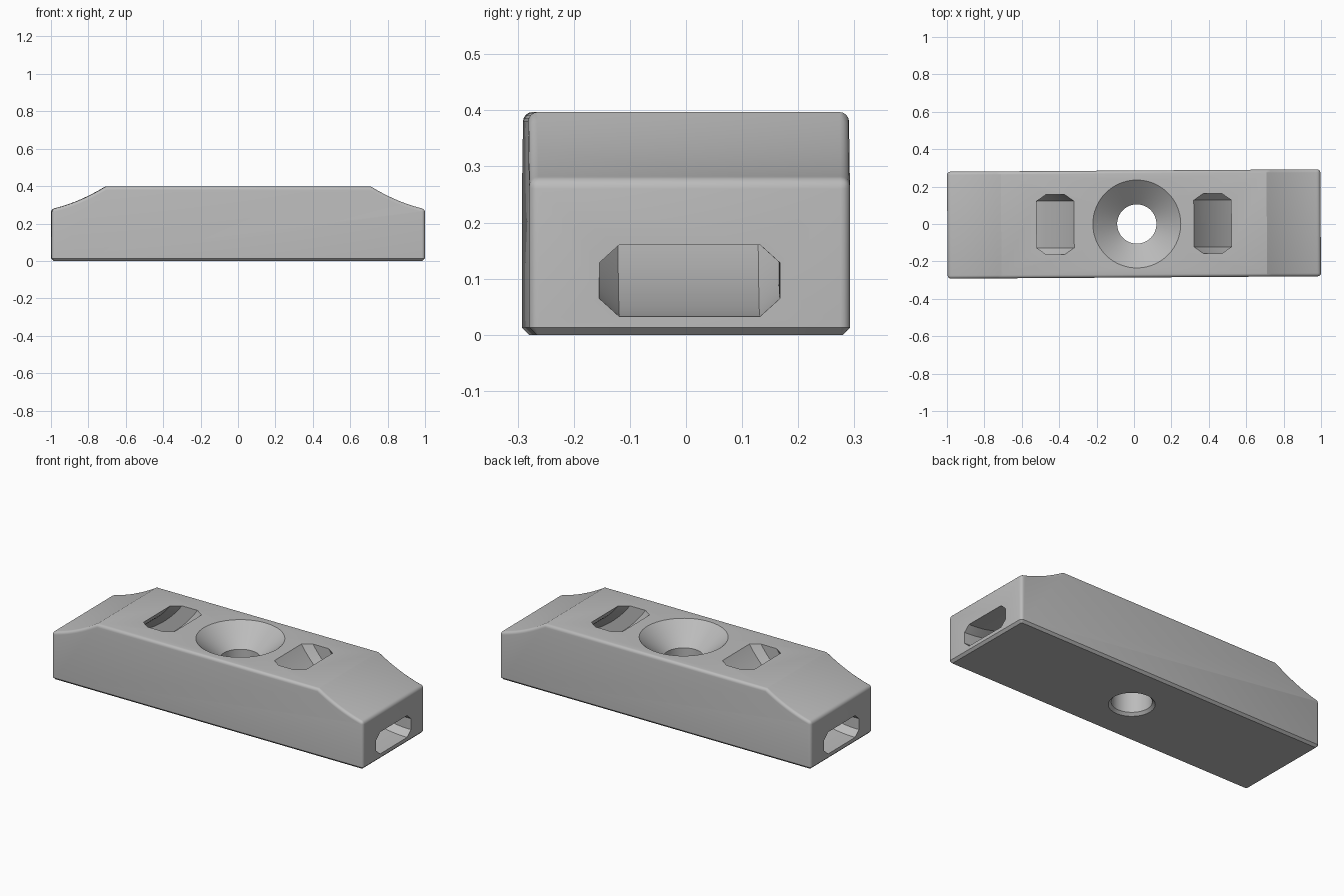
import bpy, bmesh, math
from mathutils import Vector

cube = bpy.data.objects.get("Cube")
if cube:
    bpy.data.objects.remove(cube, do_unlink=True)

HALF_L, HALF_W, TOP, END_Z, CREST = 0.998, 0.286, 0.397, 0.277, 0.71
TILT = 0.0065

grey = bpy.data.materials.new("plain grey")
grey.use_nodes = True
colour = (0.5, 0.5, 0.5, 1)
grey.diffuse_color = colour
grey.node_tree.nodes["Principled BSDF"].inputs["Base Color"].default_value = colour


def make_object(name, bm):
    bmesh.ops.recalc_face_normals(bm, faces=bm.faces)
    mesh = bpy.data.meshes.new(name)
    bm.to_mesh(mesh)
    bm.free()
    mesh.materials.append(grey)
    ob = bpy.data.objects.new(name, mesh)
    bpy.context.collection.objects.link(ob)
    return ob


def loft(name, rings):
    """Skin a row of equal closed rings and cap both ends."""
    bm = bmesh.new()
    rows = [[bm.verts.new(p) for p in ring] for ring in rings]
    n = len(rows[0])
    for a, b in zip(rows, rows[1:]):
        for i in range(n):
            j = (i + 1) % n
            bm.faces.new((a[i], a[j], b[j], b[i]))
    bm.faces.new(rows[0])
    bm.faces.new(rows[-1])
    return make_object(name, bm)


# Side profile with shallow concave ramps at both ends
ramp = []
for i in range(13):
    t = i / 12
    ramp.append((CREST + (HALF_L - CREST) * t,
                 TOP + (END_Z - TOP) * t - 0.055 * t * (1 - t)))
profile = [(-HALF_L, 0), (HALF_L, 0)] + ramp[::-1] + [(-x, z) for x, z in ramp]

body = loft("clamp_body", [[(x, y, z) for x, z in profile] for y in (-HALF_W, HALF_W)])

# Round the upper and upright edges, then chamfer the underside
bm = bmesh.new()
bm.from_mesh(body.data)


def is_rounded(e):
    a, b = e.verts
    along_y = abs(a.co.y - b.co.y) > 0.1
    low = a.co.z < 0.01 and b.co.z < 0.01
    at_end = abs(a.co.x) > HALF_L - 0.001
    return not low and (not along_y or at_end)


bmesh.ops.bevel(bm, geom=[e for e in bm.edges if is_rounded(e)], offset=0.017,
                segments=4, profile=0.5, affect='EDGES', clamp_overlap=False)
rim = [e for e in bm.edges if all(v.co.z < 0.0001 for v in e.verts)]
bmesh.ops.bevel(bm, geom=rim, offset=0.013, segments=1, affect='EDGES',
                clamp_overlap=False)
bmesh.ops.recalc_face_normals(bm, faces=bm.faces)
bm.to_mesh(body.data)
bm.free()


# Screw hole with a countersink above and a small chamfer below
def ring(radius, z, n=64):
    return [(0.015 + radius * math.cos(math.tau * i / n),
             radius * math.sin(math.tau * i / n), z) for i in range(n)]


hole = loft("screw_hole_cutter", [ring(r, z) for r, z in (
    (0.135, -0.015), (0.105, 0.015), (0.105, 0.285), (0.235, TOP), (0.235, TOP + 0.05))])


# Curved strap slots running from each end face up to the top
def arc_point(radius, base, angle):
    return Vector((1.0 - radius * math.sin(angle), 0, base + radius * (1 - math.cos(angle))))


def strap_slot(name, side):
    rings = []
    for i in range(29):
        t = -0.08 + 1.16 * i / 28
        ceiling = arc_point(0.604, 0.16, 0.919 * t)
        floor = arc_point(0.817, 0.033, 0.983 * t)
        across = ceiling - floor
        corner = 0.25
        section = [(0, -0.125), (corner, -0.16), (1 - corner, -0.16), (1, -0.125),
                   (1, 0.125), (1 - corner, 0.16), (corner, 0.16), (0, 0.125)]
        # Flare the mouth slightly at the end face
        flare = 1 + 0.12 * max(0, 0.06 - t)
        points = []
        for s, y in section:
            p = floor + across * s
            points.append((side * p.x, y * flare, p.z))
        rings.append(points)
    return loft(name, rings)


cutters = [hole, strap_slot("left_slot_cutter", 1), strap_slot("right_slot_cutter", -1)]
for cutter in cutters:
    cutter.hide_render = True
    cutter.hide_viewport = False
    mod = body.modifiers.new(cutter.name, 'BOOLEAN')
    mod.operation = 'DIFFERENCE'
    mod.solver = 'EXACT'
    mod.object = cutter

# Bake the cuts and drop the helpers
graph = bpy.context.evaluated_depsgraph_get()
cut_mesh = bpy.data.meshes.new_from_object(body.evaluated_get(graph))
body.modifiers.clear()
body.data = cut_mesh
for cutter in cutters:
    bpy.data.objects.remove(cutter, do_unlink=True)

body.rotation_euler.z = TILT
bpy.ops.object.select_all(action='DESELECT')
body.select_set(True)
bpy.context.view_layer.objects.active = body
bpy.ops.object.shade_smooth_by_angle(angle=math.radians(30))
